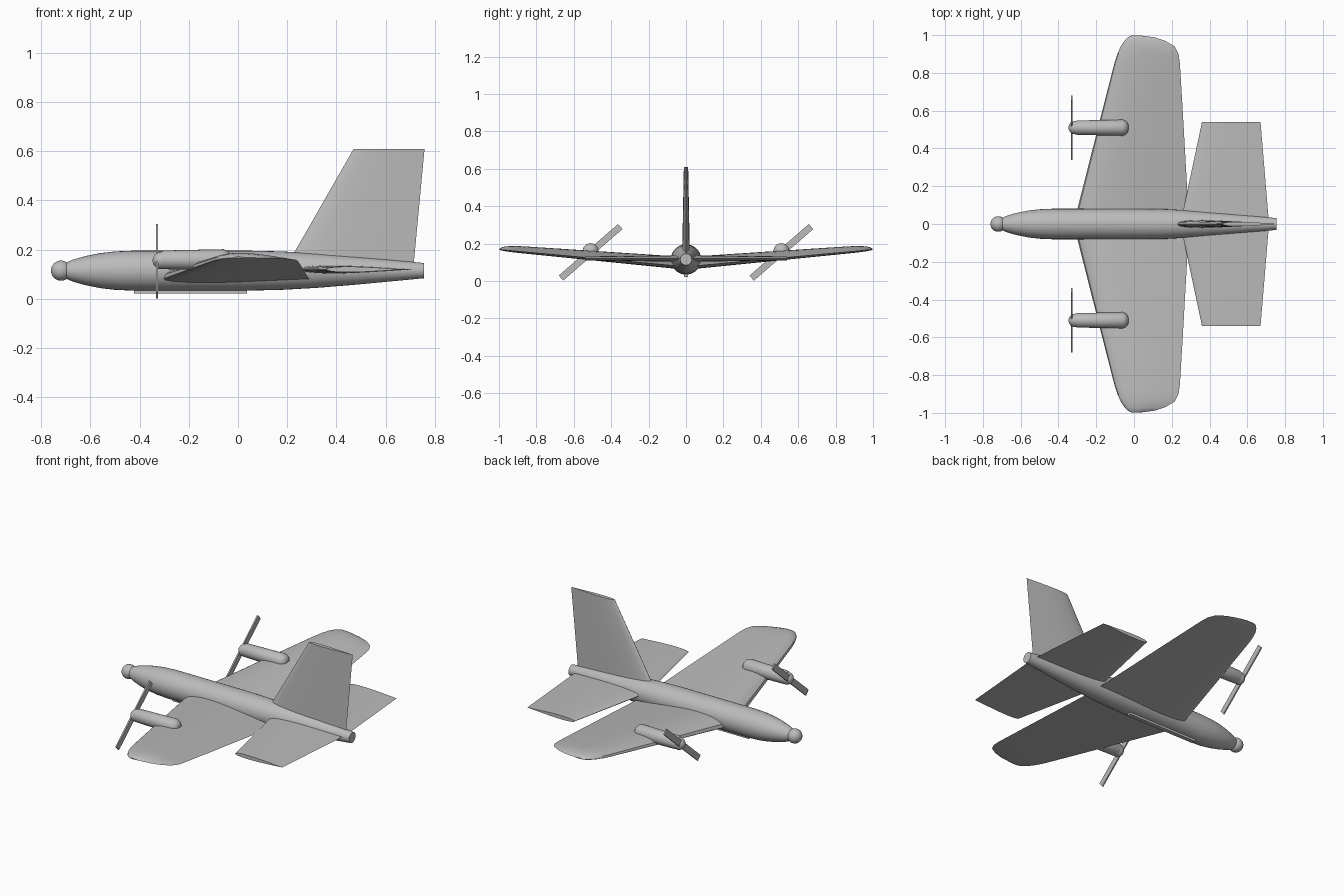
import bpy, bmesh, math
from mathutils import Matrix, Vector

if "Cube" in bpy.data.objects:
    bpy.data.objects.remove(bpy.data.objects["Cube"])

grey = bpy.data.materials.new("plain_grey")
grey.use_nodes = True
COLOUR = (0.5, 0.5, 0.5, 1)
grey.diffuse_color = COLOUR
grey.node_tree.nodes["Principled BSDF"].inputs["Base Color"].default_value = COLOUR


def finish(name, bm, smooth=True):
    bmesh.ops.recalc_face_normals(bm, faces=bm.faces)
    mesh = bpy.data.meshes.new(name)
    bm.to_mesh(mesh)
    bm.free()
    mesh.materials.append(grey)
    obj = bpy.data.objects.new(name, mesh)
    bpy.context.collection.objects.link(obj)
    if smooth:
        bpy.ops.object.select_all(action="DESELECT")
        obj.select_set(True)
        bpy.context.view_layer.objects.active = obj
        bpy.ops.object.shade_smooth_by_angle(angle=math.radians(35))
    return obj


def loft(name, rings):
    """Skin closed rings of points and cap both ends."""
    bm = bmesh.new()
    loops = [[bm.verts.new(p) for p in ring] for ring in rings]
    n = len(loops[0])
    for a, b in zip(loops, loops[1:]):
        for i in range(n):
            j = (i + 1) % n
            bm.faces.new((a[i], a[j], b[j], b[i]))
    bm.faces.new(loops[0])
    bm.faces.new(loops[-1][::-1])
    return finish(name, bm)


def tube(name, profile, y, z, sides=32):
    """Revolve (x, radius) pairs about a lengthwise axis."""
    turns = [math.tau * i / sides for i in range(sides)]
    return loft(name, [[(x, y + r * math.cos(t), z + r * math.sin(t)) for t in turns]
                       for x, r in profile])


def ball(name, radius, centre):
    bm = bmesh.new()
    bmesh.ops.create_uvsphere(bm, u_segments=32, v_segments=16, radius=radius,
                              matrix=Matrix.Translation(centre))
    return finish(name, bm)


def box(name, size, matrix):
    bm = bmesh.new()
    bmesh.ops.create_cube(bm, size=1, matrix=matrix @ Matrix.Diagonal((*size, 1)))
    return finish(name, bm, smooth=False)


def airfoil(front, back, upper, lower, steps=14):
    """Closed section as (x, height) pairs, fullest near the first third."""
    chord = back - front

    def bulge(t):
        return 2.6 * (math.sqrt(t) - t) * (1 + 0.55 * t * (1 - t)) * 1.4

    ts = [(1 - math.cos(math.pi * i / steps)) / 2 for i in range(steps + 1)]
    top = [(front + chord * t, chord * upper * bulge(t)) for t in ts]
    under = [(front + chord * t, -chord * lower * bulge(t)) for t in ts[1:-1]]
    return top + under[::-1]


# Fuselage with nose ball and belly runner
AXIS = 0.115
tube("fuselage", [(-0.70, 0.032), (-0.67, 0.045), (-0.62, 0.059), (-0.56, 0.071),
                  (-0.50, 0.078), (-0.43, 0.081), (0.05, 0.081), (0.18, 0.078),
                  (0.32, 0.07), (0.48, 0.057), (0.64, 0.042), (0.755, 0.031)], 0, AXIS)
ball("nose_ball", 0.041, (-0.719, 0, AXIS))
box("belly_runner", (0.46, 0.024, 0.04), Matrix.Translation((-0.193, 0, 0.042)))

# Main wing: (span, leading edge, trailing edge)
wing = [(0, -0.32, 0.292), (0.3, -0.244, 0.275), (0.6, -0.168, 0.258),
        (0.85, -0.104, 0.243), (0.90, -0.088, 0.236), (0.94, -0.07, 0.215),
        (0.97, -0.05, 0.165), (0.988, -0.032, 0.11), (0.998, -0.012, 0.035)]
# Tailplane stations use the same layout
tail = [(0, 0.245, 0.715), (0.54, 0.36, 0.67)]

for side, word in ((1, "back"), (-1, "front")):
    loft(f"{word}_wing", [[(x, side * s, 0.076 + 0.092 * s + h)
                           for x, h in airfoil(a, b, 0.085, 0.026)] for s, a, b in wing])
    loft(f"{word}_tailplane", [[(x, side * s, 0.12 + h)
                                for x, h in airfoil(a, b, 0.036, 0.036)] for s, a, b in tail])

    # Engine pod, spinner and two-bladed propeller
    y = side * 0.51
    tube(f"{word}_engine_pod", [(-0.312, 0.034), (-0.30, 0.038), (-0.06, 0.043),
                                (-0.045, 0.037), (-0.033, 0.024), (-0.029, 0.012)], y, 0.159, 24)
    ball(f"{word}_spinner", 0.035, (-0.312, y, 0.156))
    box(f"{word}_propeller", (0.008, 0.42, 0.036),
        Matrix.Translation((-0.33, y, 0.153)) @ Matrix.Rotation(math.radians(41), 4, "X"))

# Upright fin
loft("fin", [[(x, h, z) for x, h in airfoil(a, b, 0.04, 0.04)]
             for z, a, b in ((0.1, 0.178, 0.71), (0.61, 0.47, 0.758))])
